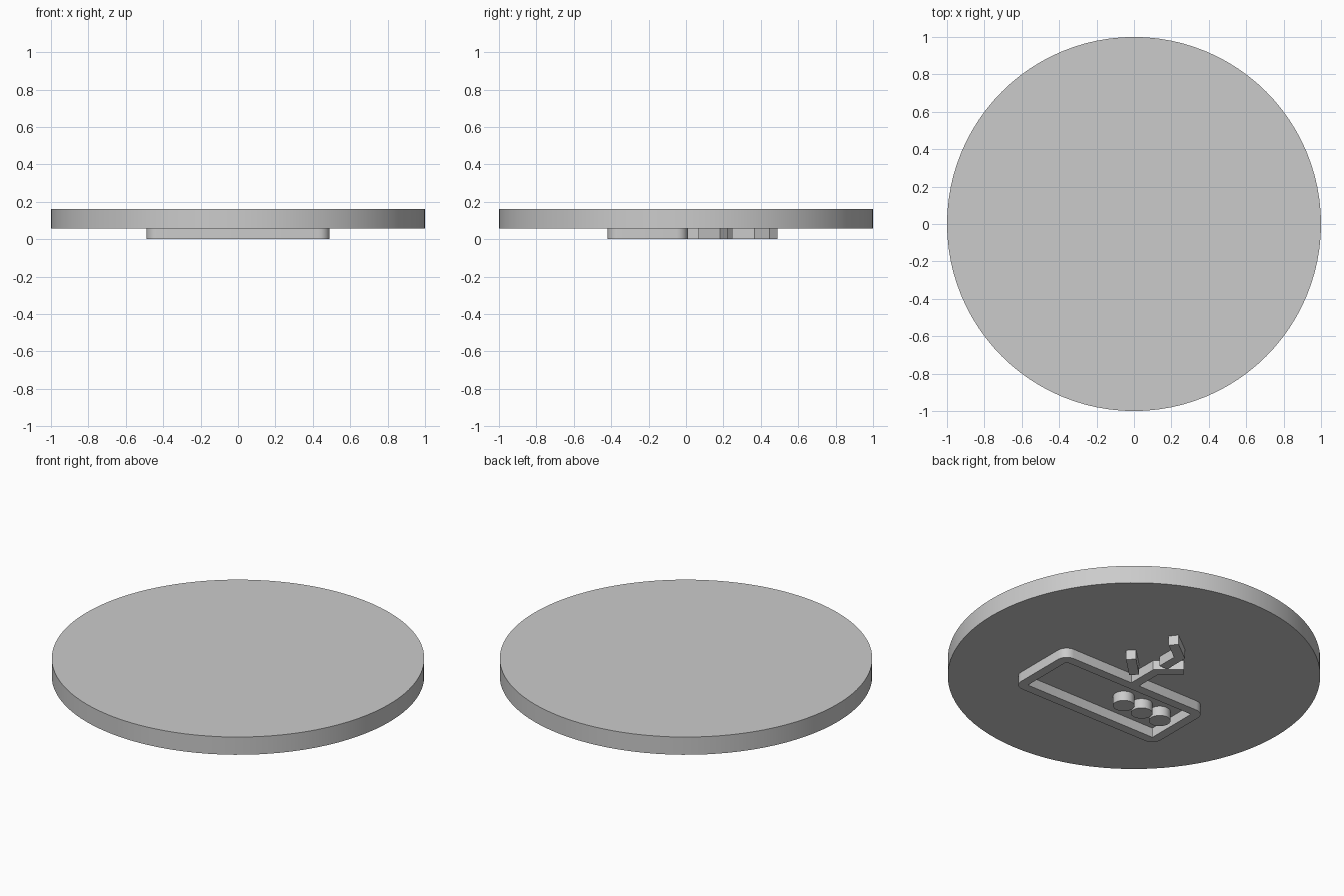
import bpy, bmesh, math
from mathutils import Vector

old = bpy.data.objects.get("Cube")
if old:
    bpy.data.objects.remove(old, do_unlink=True)

RELIEF = 0.057      # height of the raised relief under the disc
TOP = 0.162
WIDTH = 0.054       # stroke width of the relief

grey = bpy.data.materials.new("plain grey")
grey.use_nodes = True
color = (0.6, 0.6, 0.6, 1)
grey.diffuse_color = color
grey.node_tree.nodes["Principled BSDF"].inputs["Base Color"].default_value = color


def finish(bm, name):
    bmesh.ops.recalc_face_normals(bm, faces=bm.faces)
    mesh = bpy.data.meshes.new(name)
    bm.to_mesh(mesh)
    bm.free()
    mesh.materials.append(grey)
    obj = bpy.data.objects.new(name, mesh)
    bpy.context.collection.objects.link(obj)
    bpy.ops.object.select_all(action='DESELECT')
    obj.select_set(True)
    bpy.context.view_layer.objects.active = obj
    bpy.ops.object.shade_smooth_by_angle(angle=math.radians(30))
    return obj


def extrude_up(bm, height):
    res = bmesh.ops.extrude_face_region(bm, geom=bm.faces[:])
    verts = [g for g in res["geom"] if isinstance(g, bmesh.types.BMVert)]
    bmesh.ops.translate(bm, verts=verts, vec=(0, 0, height))


def cylinder(name, x, y, radius, z0, z1, segments):
    bm = bmesh.new()
    bmesh.ops.create_circle(bm, cap_ends=True, segments=segments, radius=radius)
    bmesh.ops.translate(bm, verts=bm.verts, vec=(x, y, z0))
    extrude_up(bm, z1 - z0)
    return finish(bm, name)


def rounded_rect(cx, cy, hx, hy, r, steps=6):
    points = []
    for i, (sx, sy) in enumerate(((1, 1), (-1, 1), (-1, -1), (1, -1))):
        for k in range(steps + 1):
            a = (i + k / steps) * math.pi / 2
            points.append((cx + sx * (hx - r) + r * math.cos(a),
                           cy + sy * (hy - r) + r * math.sin(a), 0))
    return points


def stroke(name, path):
    """Flat bar of constant width with mitred bends."""
    pts = [Vector(p) for p in path]
    dirs = [(b - a).normalized() for a, b in zip(pts, pts[1:])]
    bm = bmesh.new()
    pairs = []
    for i, p in enumerate(pts):
        d0, d1 = dirs[max(i - 1, 0)], dirs[min(i, len(dirs) - 1)]
        n0, n1 = Vector((-d0.y, d0.x)), Vector((-d1.y, d1.x))
        m = (n0 + n1).normalized()
        off = m * (WIDTH / 2 / m.dot(n0))
        pairs.append([bm.verts.new((*(p + s * off), 0)) for s in (1, -1)])
    for (a, b), (c, d) in zip(pairs, pairs[1:]):
        bm.faces.new((a, b, d, c))
    extrude_up(bm, RELIEF)
    return finish(bm, name)


# Main disc
cylinder("disc", 0, 0, 1, RELIEF, TOP, 96)

# Rounded frame with a nearly square opening
cy, hx, hy = -0.205, 0.49, 0.215
bm = bmesh.new()
outer = [bm.verts.new(p) for p in rounded_rect(0, cy, hx, hy, 0.06)]
inner = [bm.verts.new(p) for p in
         rounded_rect(0, cy, hx - WIDTH, hy - WIDTH, 0.004)]
for i in range(len(outer)):
    j = (i + 1) % len(outer)
    bm.faces.new((outer[i], outer[j], inner[j], inner[i]))
extrude_up(bm, RELIEF)
finish(bm, "frame")

# Row of three studs inside the frame
for i in range(3):
    cylinder(f"stud_{i + 1}", -0.1 - 0.126 * i, cy, 0.058, 0, RELIEF, 32)

# Branching strokes above the frame
stroke("stem_with_branch", [(0, 0.01), (0, 0.18), (-0.115, 0.28)])
stroke("side_bar", [(0.07, 0.085), (0.19, 0.202)])
stroke("upper_bent_bar", [(0, 0.245), (0, 0.38), (0.115, 0.468)])
